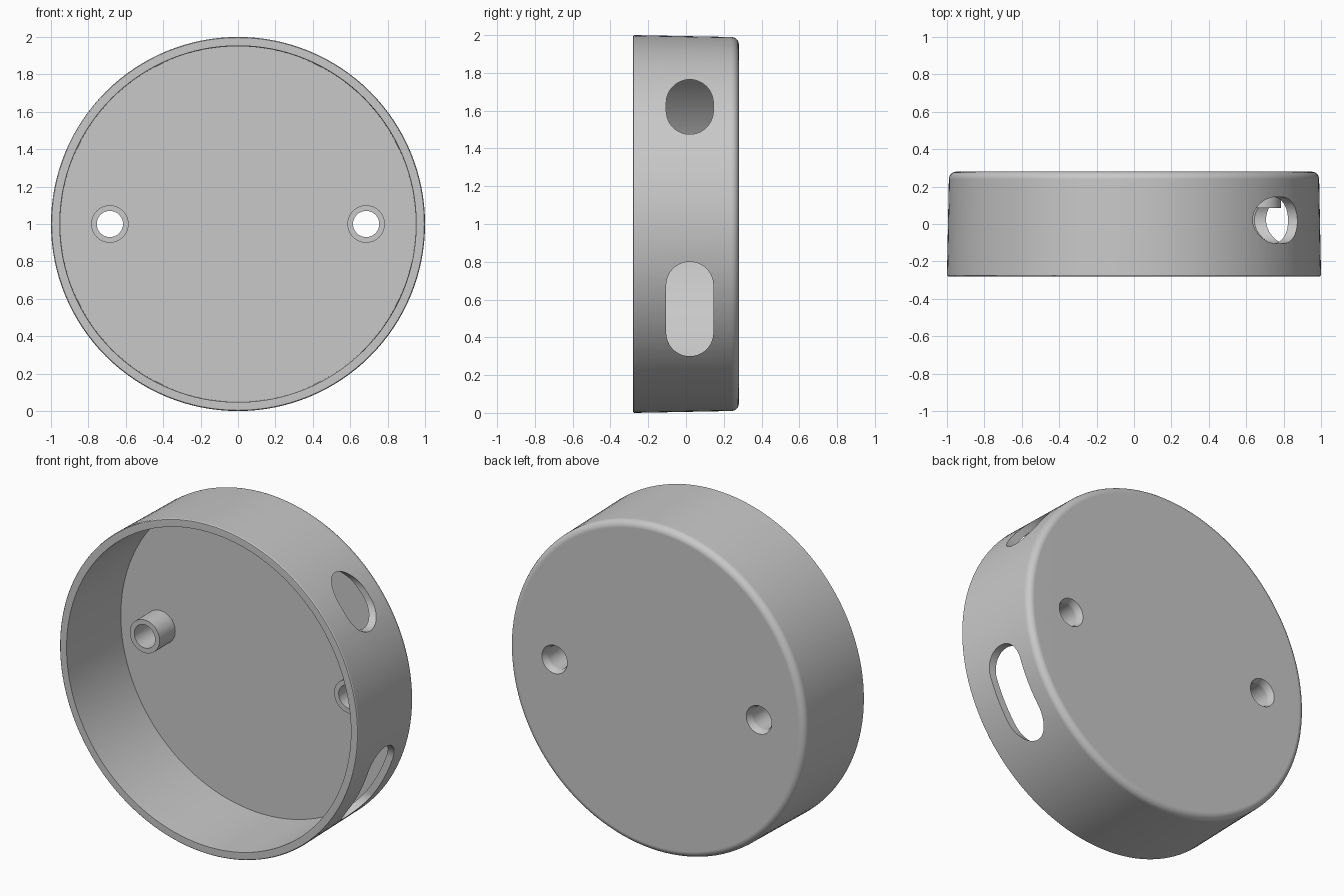
import bpy, bmesh
from math import pi, sin, cos, radians
from mathutils import Vector

if "Cube" in bpy.data.objects:
    bpy.data.objects.remove(bpy.data.objects["Cube"], do_unlink=True)

grey = bpy.data.materials.new("light grey")
grey.use_nodes = True
colour = (0.58, 0.58, 0.58, 1)
grey.diffuse_color = colour
grey.node_tree.nodes["Principled BSDF"].inputs["Base Color"].default_value = colour

FRONT, BACK, FLOOR = -0.28, 0.28, 0.235
BOSS_X, BOSS_FRONT, BORE = 0.685, 0.085, 0.07


def add_object(name, bm):
    bmesh.ops.recalc_face_normals(bm, faces=bm.faces)
    mesh = bpy.data.meshes.new(name)
    bm.to_mesh(mesh)
    bm.free()
    mesh.materials.append(grey)
    ob = bpy.data.objects.new(name, mesh)
    bpy.context.collection.objects.link(ob)
    return ob


def lathe(name, profile, x=0, steps=128, closed=False):
    """Spin (radius, y) points about a front-to-back axis at height 1."""
    bm = bmesh.new()
    verts = [bm.verts.new((x + r, y, 1)) for r, y in profile]
    pairs = list(zip(verts, verts[1:] + verts[:1]))
    edges = [bm.edges.new(p) for p in (pairs if closed else pairs[:-1])]
    bmesh.ops.spin(bm, geom=verts + edges, cent=(x, 0, 1), axis=(0, 1, 0),
                   angle=2 * pi, steps=steps)
    bmesh.ops.remove_doubles(bm, verts=bm.verts, dist=1e-5)
    return add_object(name, bm)


def arc(cx, cy, radius, start, end, steps):
    return [(cx + radius * cos(a), cy + radius * sin(a)) for a in
            (radians(start + (end - start) * i / steps) for i in range(steps + 1))]


def slot_cutter(name, z_low, z_high, y=0.02, radius=0.125):
    """Round-ended slot pushed sideways through the wall."""
    outline = (arc(y, z_high - radius, radius, 0, 180, 24)
               + arc(y, z_low + radius, radius, 180, 360, 24))
    bm = bmesh.new()
    face = bm.faces.new([bm.verts.new((0.3, a, b)) for a, b in outline])
    new = bmesh.ops.extrude_face_region(bm, geom=[face])["geom"]
    bmesh.ops.translate(bm, vec=Vector((1, 0, 0)),
                        verts=[v for v in new if isinstance(v, bmesh.types.BMVert)])
    return add_object(name, bm)


def finish(ob):
    bpy.ops.object.select_all(action="DESELECT")
    ob.select_set(True)
    bpy.context.view_layer.objects.active = ob
    for mod in list(ob.modifiers):
        bpy.ops.object.modifier_apply(modifier=mod.name)
    bpy.ops.object.shade_smooth_by_angle(angle=radians(30))
    normals = ob.modifiers.new("flat face normals", "WEIGHTED_NORMAL")
    normals.keep_sharp = True


# Round housing: open front, rounded back edge, slightly tapered wall
profile = [(0, FLOOR), (0.95, FLOOR), (0.953, FRONT)]
profile += arc(0.992, FRONT + 0.008, 0.008, -90, 0, 3)
profile += arc(0.95, BACK - 0.04, 0.04, 0, 90, 6)
profile += [(0, BACK)]
housing = lathe("housing", profile)

# Side openings and countersunk screw holes
cutters = [slot_cutter("round_opening_cutter", 1.475, 1.765),
           slot_cutter("long_opening_cutter", 0.30, 0.80)]
bosses = []
for side, x in (("left", BOSS_X), ("right", -BOSS_X)):
    cutters.append(lathe(side + "_screw_cutter",
                         [(0, 0.1), (BORE, 0.1), (BORE, BACK - 0.03),
                          (0.085, BACK), (0.085, 0.4), (0, 0.4)], x, 48))
    # Hollow screw boss standing on the inside floor
    bosses.append(lathe(side + "_screw_boss",
                        [(BORE, BOSS_FRONT), (0.1, BOSS_FRONT),
                         (0.1, FLOOR), (BORE, FLOOR)], x, 48, closed=True))

for cutter in cutters:
    cutter.hide_render = True
    cut = housing.modifiers.new(cutter.name, "BOOLEAN")
    cut.operation = "DIFFERENCE"
    cut.solver = "EXACT"
    cut.object = cutter

for ob in [housing] + bosses:
    finish(ob)
for cutter in cutters:
    bpy.data.objects.remove(cutter, do_unlink=True)
